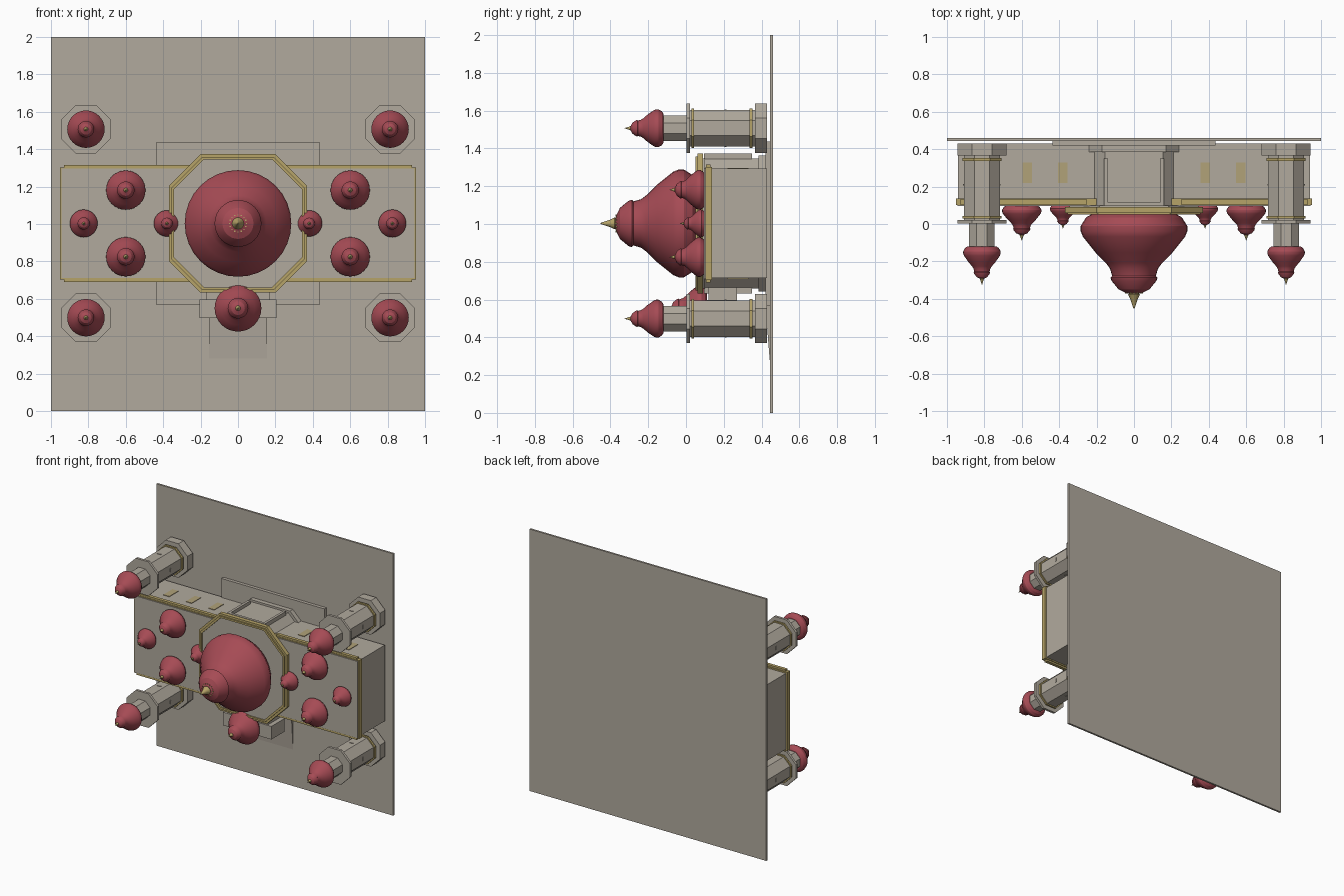
import bpy, bmesh, math

if "Cube" in bpy.data.objects:
    bpy.data.objects.remove(bpy.data.objects["Cube"])


def material(name, rgb):
    m = bpy.data.materials.new(name)
    m.use_nodes = True
    m.diffuse_color = (*rgb, 1)
    m.node_tree.nodes["Principled BSDF"].inputs["Base Color"].default_value = (*rgb, 1)
    return m


STONE = material("warm grey stone", (0.44, 0.40, 0.34))
RED = material("dome red", (0.38, 0.07, 0.09))
GOLD = material("trim gold", (0.47, 0.37, 0.14))
PALE = material("window yellow", (0.44, 0.36, 0.19))
MID = 1.003  # height of the building's axis on the backing plate


def finish(name, bm, mat):
    bmesh.ops.recalc_face_normals(bm, faces=bm.faces)
    me = bpy.data.meshes.new(name)
    bm.to_mesh(me)
    bm.free()
    me.materials.append(mat)
    ob = bpy.data.objects.new(name, me)
    bpy.context.collection.objects.link(ob)
    return ob


def prism(name, outline, back, front, mat, hole=None):
    """Extrude an (x, z) outline along y, optionally with a matching hole."""
    bm = bmesh.new()

    def loop(pts, y):
        return [bm.verts.new((x, y, z)) for x, z in pts]
    a, b = loop(outline, back), loop(outline, front)
    n = len(outline)

    def bridge(p, q):
        for i in range(n):
            j = (i + 1) % n
            bm.faces.new((p[i], p[j], q[j], q[i]))
    bridge(a, b)
    if hole:
        c, d = loop(hole, back), loop(hole, front)
        bridge(c, d)
        bridge(a, c)
        bridge(b, d)
    else:
        bm.faces.new(a)
        bm.faces.new(b)
    return finish(name, bm, mat)


def rect(cx, cz, hx, hz):
    return [(cx - hx, cz - hz), (cx + hx, cz - hz), (cx + hx, cz + hz), (cx - hx, cz + hz)]


def octagon(cx, cz, half, flat=None):
    f = half * math.tan(math.pi / 8) if flat is None else flat
    signs = [(half, -f), (half, f), (f, half), (-f, half),
             (-half, f), (-half, -f), (-f, -half), (f, -half)]
    return [(cx + x, cz + z) for x, z in signs]


def lathe(name, cx, cz, base, profile, mat, sides=32):
    """Turn (radius, height) points about an axis that points to the front."""
    bm = bmesh.new()
    rings = []
    for r, h in profile:
        rings.append([bm.verts.new((cx + r * math.cos(k * math.tau / sides), base - h,
                                    cz + r * math.sin(k * math.tau / sides)))
                      for k in range(sides)])
    for p, q in zip(rings, rings[1:]):
        for i in range(sides):
            j = (i + 1) % sides
            bm.faces.new((p[i], p[j], q[j], q[i]))
    bm.faces.new(rings[0])
    bm.faces.new(rings[-1])
    ob = finish(name, bm, mat)
    bpy.ops.object.select_all(action='DESELECT')
    ob.select_set(True)
    bpy.context.view_layer.objects.active = ob
    bpy.ops.object.shade_smooth_by_angle(angle=math.radians(25))


DOME = [(.78, 0), (.9, .07), (1, .23), (1, .33), (.96, .43), (.72, .73), (.53, .92),
        (.45, 1.03), (.41, 1.17), (.44, 1.2), (.42, 1.26), (.29, 1.42), (.12, 1.5)]
FINIAL = [(.07, 1.46), (.11, 1.52), (.07, 1.6), (.01, 1.78)]


def dome(name, cx, cz, base, radius, stretch=1.0):
    for part, prof, mat in (("dome", DOME, RED), ("finial", FINIAL, GOLD)):
        lathe(name + "_" + part, cx, cz, base,
              [(r * radius, h * radius * stretch) for r, h in prof], mat)


# Backing plate, plinth and entrance ramp
prism("ground_plate", rect(0, 1, 1, 1), .46, .445, STONE)
prism("central_plinth", rect(0, MID, .435, .435), .45, .42, STONE)
ramp = prism("entrance_ramp", rect(0, .43, .155, .15), .45, .42, STONE)
for v in ramp.data.vertices:
    if v.co.z < .4 and v.co.y < .43:
        v.co.y = .443

# Long hall and its gold trim
prism("main_hall", rect(0, MID, .94, .29), .43, .1, STONE)
prism("hall_trim", rect(0, MID, .952, .3), .137, .102, GOLD, rect(0, MID, .938, .287))
prism("hall_parapet", rect(0, MID, .943, .293), .11, .095, STONE)
for sx in (-1, 1):
    for sz in (-1, 1):
        prism("hall_cornice", rect(sx * .59, MID + sz * .303, .34, .01), .13, .105, GOLD)

# Chamfered central block with framed bays on both long sides
prism("central_block", octagon(0, MID, .345, .155), .43, .09, STONE)
prism("central_foot", octagon(0, MID, .36, .17), .43, .385, STONE)
for s in (-1, 1):
    for sx in (-1, 1):
        prism("bay_post", rect(sx * .15, MID + s * .35, .01, .02), .35, .1, STONE)
    prism("bay_lintel", rect(0, MID + s * .35, .16, .02), .115, .095, STONE)
    for x in (.38, .57, .76):
        for sx in (-1, 1):
            prism("hall_window", rect(sx * x, MID + s * .291, .025, .003), .33, .22, PALE)

# Octagonal roof terrace with gold rim
prism("roof_terrace", octagon(0, MID, .345, .185), .1, .06, STONE)
prism("terrace_outer_rim", octagon(0, MID, .37, .2), .09, .06, GOLD, octagon(0, MID, .353, .19))
prism("terrace_inner_rim", octagon(0, MID, .355, .192), .085, .05, GOLD,
      octagon(0, MID, .342, .182))

# Porch
prism("porch_canopy", rect(0, .547, .205, .05), .27, .11, STONE)
prism("porch_link", rect(0, .62, .17, .045), .27, .12, STONE)
dome("porch", 0, .55, .11, .125)

# Roof domes
dome("great", 0, MID, .055, .285)
for k in range(16):
    t = k * math.tau / 16
    prism("great_bead", rect(.045 * math.cos(t), MID + .045 * math.sin(t), .003, .003),
          -.35, -.372, GOLD)
for sx in (-1, 1):
    dome("inner_small", sx * .38, MID, .1, .07)
    dome("outer_small", sx * .825, MID, .1, .074)
    for sz in (-1, 1):
        dome("hall", sx * .6, MID + sz * .178, .1, .105)

# Four corner towers: (part, apothem, back, front, material)
TOWER = [("base", .13, .43, .365, STONE), ("shaft", .096, .37, .02, STONE),
         ("lower_band", .105, .352, .337, GOLD), ("upper_band", .105, .042, .03, GOLD),
         ("balcony", .13, .022, .003, STONE), ("lantern", .068, .01, -.13, STONE)]
for sx in (-1, 1):
    for sz in (-1, 1):
        cx, cz = sx * .813, MID + sz * .504
        for part, half, back, front, mat in TOWER:
            prism("tower_" + part, octagon(cx, cz, half), back, front, mat)
        for k in range(4):
            t = k * math.pi / 2
            prism("tower_slit", rect(cx + .096 * math.cos(t), cz + .096 * math.sin(t),
                                     .004 + .01 * abs(math.sin(t)),
                                     .004 + .01 * abs(math.cos(t))), .215, .205, STONE)
        dome("tower", cx, cz, -.12, .1, 1.15)
